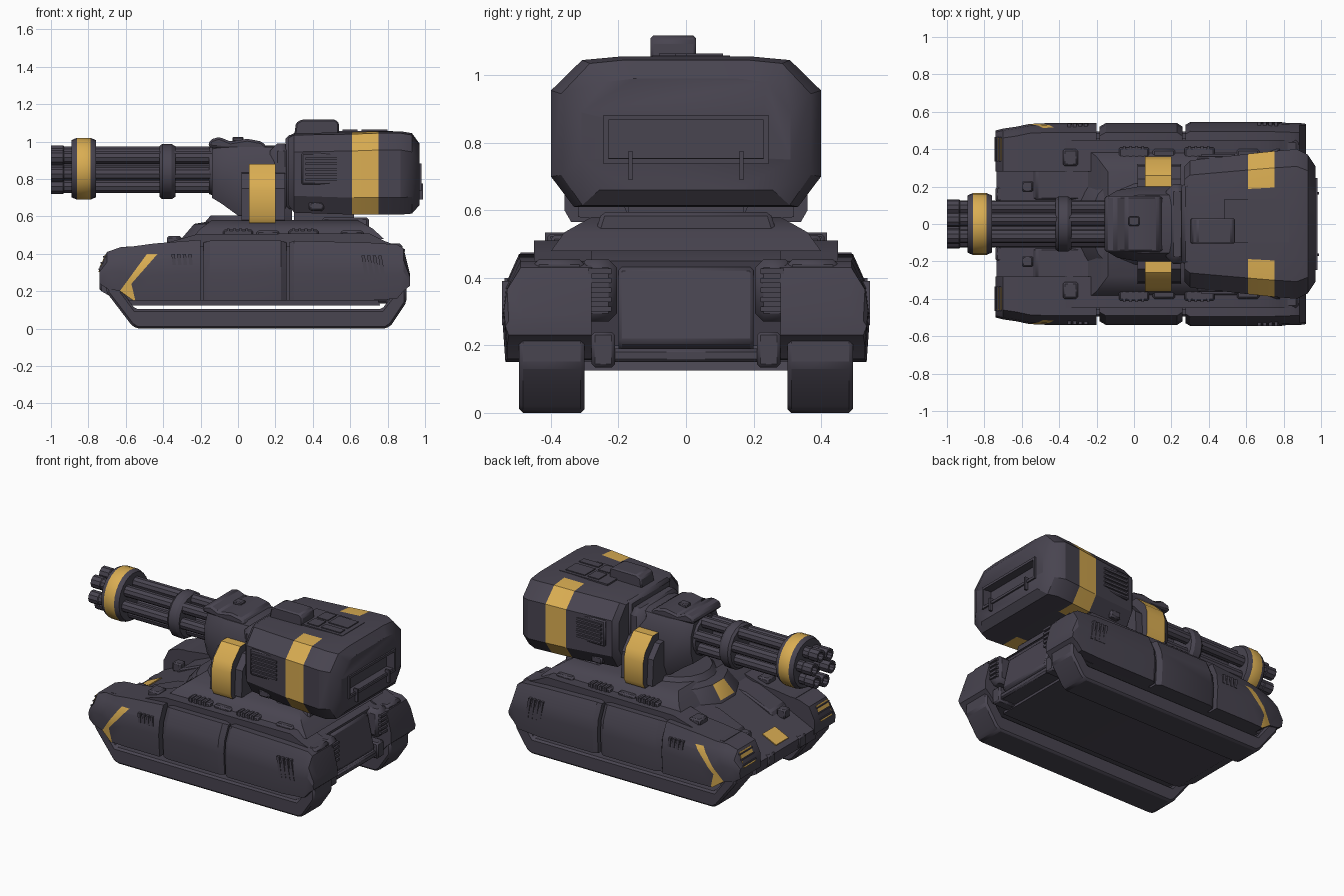
import bpy, bmesh, math
from mathutils import Vector

def material(name, rgb):
    m = bpy.data.materials.new(name)
    m.diffuse_color = (*rgb, 1)
    return m

DARK = material("dark_armour", (0.065, 0.058, 0.08))
GOLD = material("gold_marking", (0.70, 0.42, 0.085))

def finish(name, bm, mat=DARK, mirror=False, bevel=0, rule=None):
    bmesh.ops.recalc_face_normals(bm, faces=bm.faces)
    me = bpy.data.meshes.new(name)
    if rule:
        bm.normal_update()
        for f in bm.faces:
            f.material_index = int(rule(f.calc_center_median(), f.normal))
    bm.to_mesh(me)
    bm.free()
    me.materials.append(mat)
    if rule:
        me.materials.append(GOLD)
    ob = bpy.data.objects.new(name, me)
    bpy.context.collection.objects.link(ob)
    if bevel:
        b = ob.modifiers.new("bevel", 'BEVEL')
        b.width, b.segments = bevel, 1
    if mirror:
        m = ob.modifiers.new("mirror", 'MIRROR')
        m.use_axis = (False, True, False)
    return ob

def loft_bm(rings):
    bm = bmesh.new()
    vs = [[bm.verts.new(p) for p in r] for r in rings]
    n = len(vs[0])
    for a, b in zip(vs, vs[1:]):
        for i in range(n):
            bm.faces.new((a[i], a[(i + 1) % n], b[(i + 1) % n], b[i]))
    bm.faces.new(vs[0])
    bm.faces.new(vs[-1])
    return bm

def loft(name, rings, **kw):
    return finish(name, loft_bm(rings), **kw)

def prism_xz(name, pts, y0, y1, **kw):
    return loft(name, [[(x, y, z) for x, z in pts] for y in (y0, y1)], **kw)

def prism_yz(name, pts, x0, x1, **kw):
    return loft(name, [[(x, y, z) for y, z in pts] for x in (x0, x1)], **kw)

def box(name, x0, x1, y0, y1, z0, z1, **kw):
    return prism_xz(name, [(x0, z0), (x1, z0), (x1, z1), (x0, z1)], y0, y1, **kw)

def turned(name, prof, n, cy=0, cz=0.855, **kw):
    # round part along x from (x, radius) pairs
    return loft(name, [[(x, cy + r * math.cos(2 * math.pi * i / n), cz + r * math.sin(2 * math.pi * i / n))
                        for i in range(n)] for x, r in prof], **kw)

def section(x, w, zb, zt, c=0.1):
    # chamfered cross-section across y
    h = [(0.5 * w, zt), (0.77 * w, zt - 0.01), (w, zt - c), (w, zb + c * 0.9), (0.83 * w, zb), (0.5 * w, zb)]
    return [(x, y, z) for y, z in h] + [(x, -y, z) for y, z in reversed(h)]

# Tracks: open U-shaped bands
prism_xz("track", [(-0.71, 0.24), (-0.70, 0.19), (-0.57, 0.02), (-0.54, 0), (0.79, 0), (0.82, 0.02), (0.90, 0.14),
                   (0.90, 0.24), (0.82, 0.24), (0.82, 0.17), (0.77, 0.105), (-0.55, 0.105), (-0.62, 0.20), (-0.62, 0.24)],
         0.30, 0.495, mirror=True, bevel=0.012)

# Hull body with sloped nose
prism_xz("hull", [(-0.60, 0.125), (-0.73, 0.20), (-0.735, 0.27), (-0.35, 0.45), (-0.20, 0.50), (0.70, 0.50),
                  (0.80, 0.45), (0.73, 0.20), (0.76, 0.125)], -0.31, 0.31)
box("belly_side", -0.6, 0.8, 0.28, 0.46, 0.15, 0.44, mirror=True)
prism_xz("nose_marking", [(-0.70, 0.284), (-0.60, 0.331), (-0.602, 0.339), (-0.702, 0.292)], -0.065, 0.065, mat=GOLD)
prism_xz("nose_step", [(-0.56, 0.33), (-0.52, 0.39), (-0.34, 0.465), (-0.2, 0.48), (-0.2, 0.33)], 0.13, 0.30, mirror=True, bevel=0.01)
box("nose_block", -0.60, -0.54, 0.17, 0.23, 0.34, 0.40, mirror=True, bevel=0.008)
box("tow_block", -0.74, -0.70, 0.12, 0.2, 0.2, 0.28, mirror=True, bevel=0.01)

# Side armour in three panels per side
def fender(x, zb, zt, yo):
    h = zt - zb
    return [(x, 0.28, zb), (x, yo - 0.01, zb), (x, yo, zb + 0.45 * h), (x, yo - 0.01, zb + 0.72 * h),
            (x, yo - 0.05, zt), (x, 0.28, zt)]

def side_of(p, a, b):
    # positive to the right of line a->b in the xz plane
    return (p.x - a[0]) * (b[1] - a[1]) - (p.z - a[1]) * (b[0] - a[0])

LA, LB, LC = ((-0.625, 0.21), (-0.49, 0.395)), ((-0.57, 0.24), (-0.447, 0.38)), ((-0.55, 0.155), (-0.57, 0.24))
bm = loft_bm([fender(*s) for s in [(-0.74, 0.24, 0.33, 0.50), (-0.70, 0.215, 0.41, 0.51), (-0.63, 0.20, 0.435, 0.52),
                                   (-0.56, 0.15, 0.44, 0.535), (-0.45, 0.15, 0.455, 0.54), (-0.20, 0.15, 0.475, 0.54)]])
cuts = [(Vector((a[0], 0, a[1])), Vector((b[1] - a[1], 0, a[0] - b[0]))) for a, b in (LA, LB, LC)]
for co, no in cuts + [(Vector((0, 0, 0.40)), Vector((0, 0, 1)))]:
    bmesh.ops.bisect_plane(bm, geom=bm.verts[:] + bm.edges[:] + bm.faces[:], plane_co=co, plane_no=no)
finish("front_side_armour", bm, mirror=True,
       rule=lambda c, n: n.y > 0.4 and c.z < 0.40 and side_of(c, *LA) > 0 and (side_of(c, *LB) < 0 or side_of(c, *LC) < 0))
loft("middle_side_armour", [fender(-0.185, 0.15, 0.46, 0.52), fender(-0.15, 0.15, 0.47, 0.54),
                            fender(0.23, 0.15, 0.47, 0.54), fender(0.26, 0.15, 0.46, 0.52)], mirror=True)
loft("rear_side_armour", [fender(0.275, 0.15, 0.46, 0.53), fender(0.30, 0.15, 0.47, 0.545), fender(0.70, 0.15, 0.46, 0.545),
                          fender(0.85, 0.16, 0.45, 0.54), fender(0.885, 0.20, 0.43, 0.54), fender(0.92, 0.23, 0.29, 0.535)], mirror=True)
for i in range(4):
    x = -0.35 + i * 0.03
    prism_xz("front_side_slat", [(x, 0.34), (x + 0.018, 0.34), (x + 0.012, 0.40), (x - 0.006, 0.40)], 0.50, 0.538, mirror=True)
    x = 0.66 + i * 0.03
    prism_xz("rear_side_slat", [(x + 0.02, 0.26), (x + 0.04, 0.26), (x + 0.018, 0.39), (x, 0.39)], 0.51, 0.545, mirror=True)

# Headlamp insets on the armour noses
prism_xz("headlamp", [(-0.747, 0.303), (-0.711, 0.397), (-0.70, 0.39), (-0.735, 0.30)], 0.34, 0.46, mat=GOLD, mirror=True)
for k in range(3):
    x, z = -0.737 + k * 0.013, 0.318 + k * 0.033
    box("headlamp_slat", x - 0.01, x + 0.02, 0.335, 0.465, z - 0.004, z + 0.004, mirror=True)

# Deck and superstructure
prism_xz("side_deck", [(-0.40, 0.44), (-0.36, 0.465), (-0.22, 0.505), (0.70, 0.51), (0.78, 0.47), (0.86, 0.44)],
         0.28, 0.45, mirror=True)
loft("superstructure", [[(a, -w, z), (b, -w, z), (b, w, z), (a, w, z)]
                        for a, b, w, z in [(-0.25, 0.78, 0.40, 0.48), (-0.20, 0.72, 0.36, 0.535), (-0.14, 0.64, 0.28, 0.58)]])
prism_yz("rear_deck_box", [(-0.27, 0.50), (-0.27, 0.53), (-0.25, 0.595), (0.25, 0.595), (0.27, 0.53), (0.27, 0.50)],
         0.45, 0.70, bevel=0.012)
box("turret_seat", 0.30, 0.62, -0.17, 0.17, 0.56, 0.64)
for x0 in (-0.08, 0.27):
    box("deck_vent", x0, x0 + 0.16, 0.33, 0.41, 0.49, 0.53, mirror=True, bevel=0.008)
    for i in range(4):
        box("deck_vent_slat", x0 + 0.02 + i * 0.033, x0 + 0.035 + i * 0.033, 0.34, 0.417, 0.50, 0.535, mirror=True)
box("front_deck_hatch", -0.38, -0.30, 0.31, 0.40, 0.45, 0.495, mirror=True, bevel=0.01)
for x0, x1 in ((0.10, 0.22), (0.55, 0.67)):
    box("deck_hatch", x0, x1, 0.31, 0.40, 0.46, 0.525, mirror=True, bevel=0.01)

# Turret ring, front facet in gold
def ring(r, z):
    return [(0.05 + r * math.cos(math.pi * (2 * i + 1) / 16), r * math.sin(math.pi * (2 * i + 1) / 16), z) for i in range(16)]
# sixteen facets, one facing straight forward
loft("turret_ring", [ring(0.37, 0.455), ring(0.36, 0.48), ring(0.29, 0.56), ring(0.23, 0.57), ring(0.2, 0.605)],
     rule=lambda c, n: c.x < -0.25 and abs(c.y) < 0.05 and 0.49 < c.z < 0.55)

# Rear plate and exhaust pods
prism_xz("rear_plate", [(0.72, 0.17), (0.82, 0.18), (0.86, 0.21), (0.81, 0.43), (0.74, 0.44)], -0.20, 0.20, bevel=0.01)
box("rear_sill", 0.70, 0.86, -0.24, 0.24, 0.15, 0.19, bevel=0.01)
box("exhaust_pod", 0.70, 0.88, 0.205, 0.32, 0.27, 0.455, mirror=True, bevel=0.025)
box("rear_hook", 0.74, 0.87, 0.21, 0.28, 0.135, 0.24, mirror=True, bevel=0.01)
for i in range(5):
    box("exhaust_slat", 0.86, 0.892, 0.22, 0.29, 0.30 + i * 0.028, 0.315 + i * 0.028, mirror=True)
box("rear_ledge", 0.72, 0.88, 0.30, 0.45, 0.40, 0.455, mirror=True, bevel=0.015)

# Gun housing
loft("gun_housing", [section(*s, c=0.09) for s in [(-0.14, 0.15, 0.70, 0.97), (-0.09, 0.18, 0.67, 0.98),
                                                   (0.02, 0.20, 0.59, 0.98), (0.29, 0.20, 0.57, 0.98)]])
prism_xz("housing_cap", [(-0.16, 0.97), (-0.15, 1.01), (-0.10, 1.025), (-0.04, 1.0), (0.05, 1.015), (0.13, 1.0), (0.17, 0.95)],
         -0.15, 0.15, bevel=0.012)
box("housing_latch", -0.03, 0.03, -0.01, 0.04, 1.0, 1.025, bevel=0.006)
box("housing_collar", 0.17, 0.29, -0.215, 0.215, 0.62, 0.99, bevel=0.04)

# Support arms with gold face bands
arm = [(0.15, 0.88), (0.26, 0.88), (0.34, 0.80), (0.36, 0.74), (0.36, 0.60), (0.34, 0.565), (0.15, 0.565)]
prism_yz("arm_band", arm, 0.06, 0.20, mirror=True, rule=lambda c, n: abs(n.x) < 0.5 and n.z > -0.9)
prism_yz("arm_core", [(0.15, 0.84), (0.24, 0.83), (0.31, 0.75), (0.32, 0.58), (0.15, 0.565)], 0.02, 0.25, mirror=True)

# Rotary gun
for i in range(6):
    a = math.radians(15 + 60 * i)
    y, z = 0.093 * math.cos(a), 0.85 + 0.093 * math.sin(a)
    turned("barrel", [(-0.12, 0.037), (-0.93, 0.037), (-0.935, 0.041), (-1.0, 0.041), (-1.0, 0.026), (-0.96, 0.026)],
           10, cy=y, cz=z)
turned("muzzle_ring", [(-0.89, 0.13), (-0.89, 0.153), (-0.862, 0.165), (-0.788, 0.165), (-0.76, 0.153), (-0.76, 0.13)], 24,
       rule=lambda c, n: -0.86 < c.x < -0.79 and abs(n.x) < 0.5)
turned("barrel_clamp", [(-0.42, 0.12), (-0.42, 0.135), (-0.405, 0.148), (-0.355, 0.148), (-0.335, 0.135), (-0.335, 0.12)], 16, cz=0.84)
turned("gun_collar", [(-0.155, 0.115), (-0.155, 0.125), (-0.12, 0.14)], 16, cz=0.845)

# Turret rear pod with gold side bands and a recessed back
pod = loft("turret_pod", [section(*s) for s in [(0.27, 0.31, 0.66, 1.03), (0.30, 0.34, 0.62, 1.045), (0.61, 0.375, 0.61, 1.05),
                          (0.75, 0.39, 0.61, 1.055), (0.87, 0.40, 0.61, 1.055), (0.93, 0.37, 0.615, 1.045), (0.97, 0.31, 0.66, 0.99)]],
           rule=lambda c, n: 0.62 < c.x < 0.74 and abs(c.y) > 0.1)
cutter = box("recess_cutter", 0.92, 1.1, -0.23, 0.23, 0.755, 0.87)
cutter.hide_render = True
cutter.hide_viewport = True
bo = pod.modifiers.new("recess", 'BOOLEAN')
bo.object, bo.operation, bo.solver = cutter, 'DIFFERENCE', 'EXACT'
for z in (0.745, 0.875):
    box("recess_frame", 0.955, 0.98, -0.245, 0.245, z - 0.008, z + 0.008)
box("recess_frame_side", 0.955, 0.98, 0.23, 0.245, 0.74, 0.88, mirror=True)
box("recess_handle", 0.96, 0.99, 0.158, 0.17, 0.69, 0.775, mirror=True)

# Pod details: side vents, sight, roof hatch
box("pod_vent_frame", 0.34, 0.56, 0.33, 0.362, 0.77, 0.94, mirror=True, bevel=0.008)
for i in range(5):
    box("pod_vent_slat", 0.36, 0.54, 0.35, 0.374, 0.79 + i * 0.028, 0.804 + i * 0.028, mirror=True)
box("pod_lower_lug", 0.38, 0.46, 0.28, 0.335, 0.63, 0.68, mirror=True, bevel=0.01)
box("pod_front_lip", 0.255, 0.31, -0.22, 0.22, 0.64, 1.035, bevel=0.02)
prism_xz("roof_sight", [(0.30, 1.03), (0.31, 1.10), (0.34, 1.118), (0.52, 1.118), (0.54, 1.10), (0.54, 1.03)], -0.105, 0.03, bevel=0.008)
box("roof_plate", 0.48, 0.83, -0.10, 0.13, 1.04, 1.058)
for x0, x1, y0, y1 in ((0.56, 0.64, 0.02, 0.11), (0.66, 0.80, 0.0, 0.11), (0.56, 0.64, -0.08, 0.0), (0.66, 0.80, -0.08, -0.03)):
    box("roof_panel", x0, x1, y0, y1, 1.05, 1.064)

# Shading
for ob in bpy.context.scene.objects:
    ob.select_set(ob is not cutter)
bpy.context.view_layer.objects.active = pod
bpy.ops.object.shade_smooth_by_angle(angle=math.radians(30))
